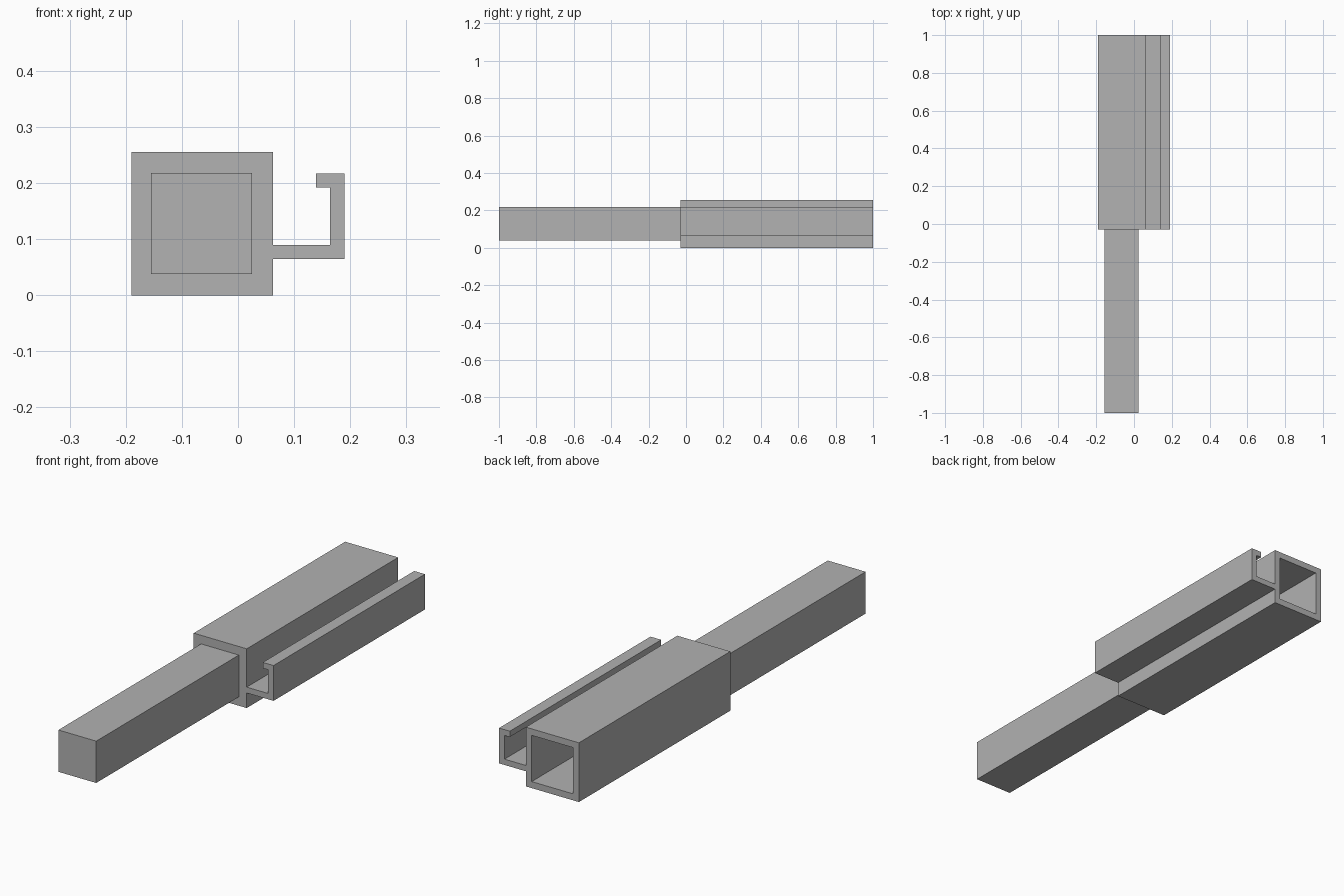
import bpy
import bmesh

cube = bpy.data.objects.get("Cube")
if cube:
    bpy.data.objects.remove(cube, do_unlink=True)

# Single plain grey
GREY = (0.445, 0.445, 0.445, 1)
grey = bpy.data.materials.new("plain_grey")
grey.use_nodes = True
grey.diffuse_color = GREY
grey.node_tree.nodes["Principled BSDF"].inputs["Base Color"].default_value = GREY

FRONT, JOINT, BACK = -1.0, -0.03, 1.0
LEFT, RIGHT, TOP = 0.0625, -0.19, 0.255
WALL = 0.028


def finish(name, bm):
    bmesh.ops.recalc_face_normals(bm, faces=bm.faces)
    mesh = bpy.data.meshes.new(name)
    bm.to_mesh(mesh)
    bm.free()
    mesh.materials.append(grey)
    obj = bpy.data.objects.new(name, mesh)
    bpy.context.collection.objects.link(obj)
    return obj


def extrude_profile(bm, points, y0, y1):
    """Extrude an x-z outline along y and return the end face at y1."""
    face = bm.faces.new([bm.verts.new((x, y0, z)) for x, z in points])
    result = bmesh.ops.extrude_face_region(bm, geom=[face], use_keep_orig=True)
    moved = [v for v in result["geom"] if isinstance(v, bmesh.types.BMVert)]
    bmesh.ops.translate(bm, verts=moved, vec=(0, y1 - y0, 0))
    return next(f for f in result["geom"] if isinstance(f, bmesh.types.BMFace))


def rectangle(x0, x1, z0, z1):
    return [(x0, z0), (x1, z0), (x1, z1), (x0, z1)]


# Square sleeve: closed at the front, hollow from the back
bm = bmesh.new()
end = extrude_profile(bm, rectangle(RIGHT, LEFT, 0, TOP), JOINT, BACK)
bmesh.ops.recalc_face_normals(bm, faces=bm.faces)
bmesh.ops.inset_region(bm, faces=[end], thickness=WALL, use_even_offset=True)
pocket = bmesh.ops.extrude_face_region(bm, geom=[end])
floor = [v for v in pocket["geom"] if isinstance(v, bmesh.types.BMVert)]
bmesh.ops.translate(bm, verts=floor, vec=(0, JOINT + WALL - BACK, 0))
if end.is_valid:
    bmesh.ops.delete(bm, geom=[end], context="FACES_ONLY")
finish("square_sleeve", bm)

# Solid bar reaching forward from the sleeve
bm = bmesh.new()
extrude_profile(bm, rectangle(-0.155, 0.025, 0.038, 0.218), FRONT, JOINT)
finish("square_bar", bm)

# Hooked rail along the left side of the sleeve
hook = [(LEFT, 0.065), (0.19, 0.065), (0.19, 0.217), (0.139, 0.217),
        (0.139, 0.192), (0.164, 0.192), (0.164, 0.09), (LEFT, 0.09)]
bm = bmesh.new()
extrude_profile(bm, hook, JOINT, BACK)
finish("hooked_side_rail", bm)
